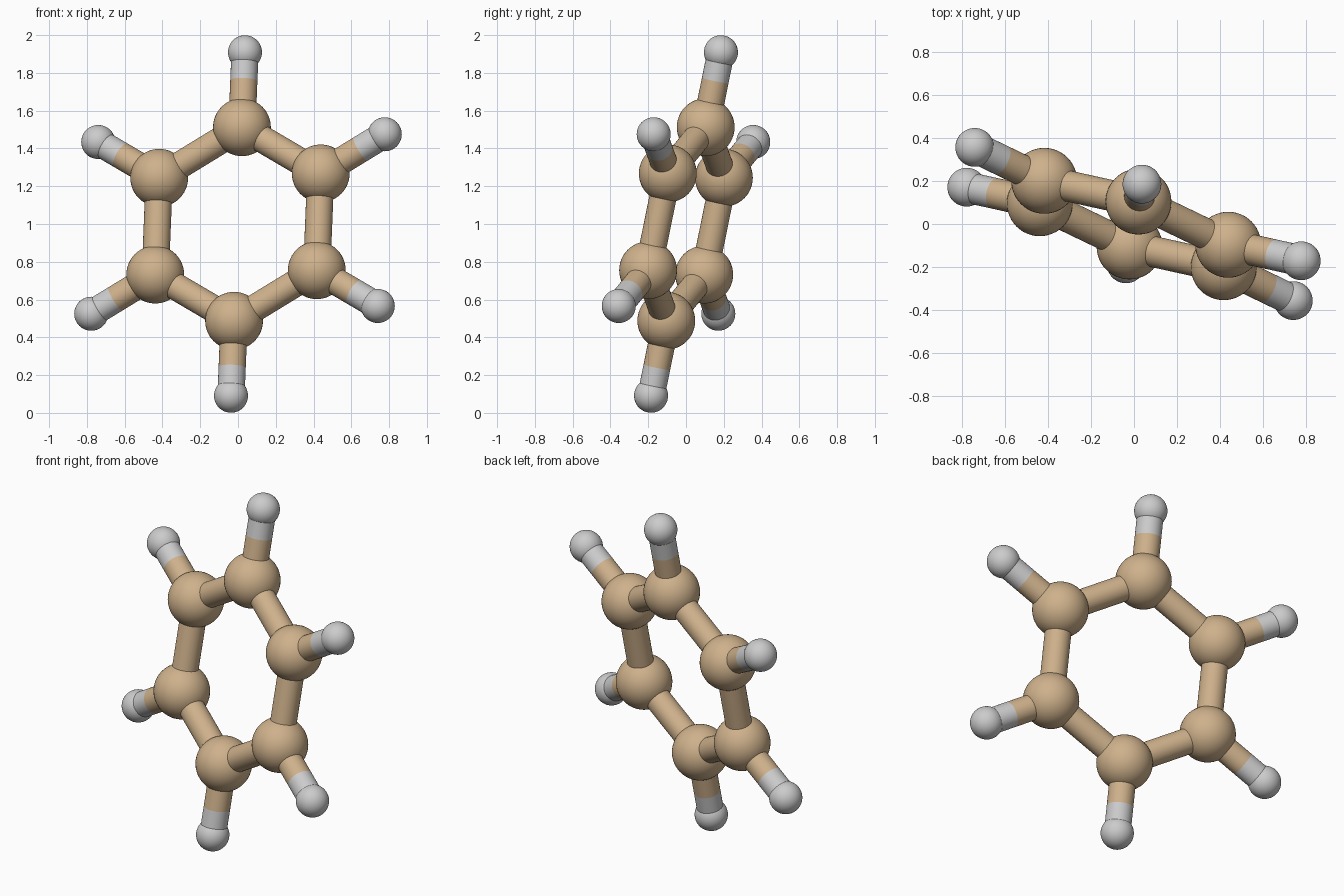
import bpy
from mathutils import Vector

if "Cube" in bpy.data.objects:
    bpy.data.objects.remove(bpy.data.objects["Cube"])

# Ring placement: two spoke directions define the tilted hexagon plane
CENTRE = Vector((0, 0, 1.0))
SPOKE_A = Vector((0.037, 0.185, 0.909)) / 0.928
SPOKE_B = Vector((0.777, -0.171, 0.475)) / 0.928
SPOKE_C = SPOKE_B - SPOKE_A
SPOKES = [SPOKE_A, SPOKE_B, SPOKE_C, -SPOKE_A, -SPOKE_B, -SPOKE_C]

CARBON_DIST, SPLIT_DIST, HYDROGEN_DIST = 0.523, 0.775, 0.928
CARBON_R, HYDROGEN_R, BOND_R = 0.153, 0.09, 0.072

tan = bpy.data.materials.new("tan")
tan.diffuse_color = (0.62, 0.44, 0.26, 1)
tan.use_nodes = True
tan.node_tree.nodes["Principled BSDF"].inputs["Base Color"].default_value = tan.diffuse_color


def finish(name, mat):
    ob = bpy.context.object
    ob.name = name
    if mat:
        ob.data.materials.append(mat)
    bpy.ops.object.shade_smooth_by_angle()


def ball(name, pos, radius, mat=None):
    bpy.ops.mesh.primitive_uv_sphere_add(segments=48, ring_count=24, radius=radius, location=pos)
    finish(name, mat)


def rod(name, a, b, mat=None):
    d = b - a
    bpy.ops.mesh.primitive_cylinder_add(vertices=40, radius=BOND_R, depth=d.length,
                                        location=(a + b) / 2,
                                        rotation=d.to_track_quat('Z', 'Y').to_euler())
    finish(name, mat)


for i, s in enumerate(SPOKES):
    carbon = CENTRE + s * CARBON_DIST
    split = CENTRE + s * SPLIT_DIST
    hydrogen = CENTRE + s * HYDROGEN_DIST
    following = CENTRE + SPOKES[(i + 1) % 6] * CARBON_DIST
    # Atoms
    ball(f"carbon_atom_{i + 1}", carbon, CARBON_R, tan)
    ball(f"hydrogen_atom_{i + 1}", hydrogen, HYDROGEN_R)
    # Ring bond, then the two-tone outer bond
    rod(f"ring_bond_{i + 1}", carbon, following, tan)
    rod(f"outer_bond_inner_half_{i + 1}", carbon, split, tan)
    rod(f"outer_bond_outer_half_{i + 1}", split, hydrogen)
